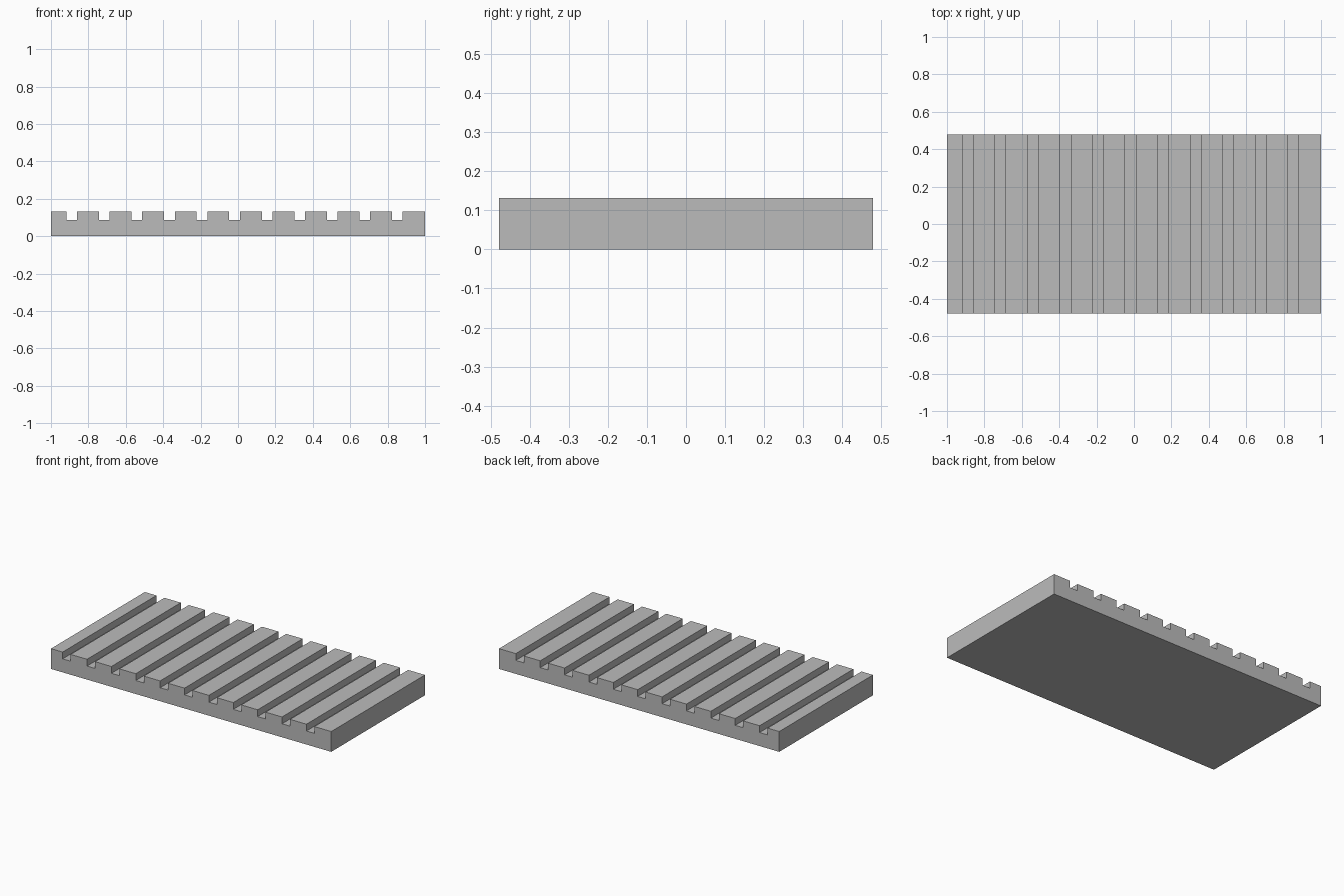
import bpy
import bmesh

HALF_X, HALF_Y = 1.0, 0.478
HEIGHT, FLOOR_Z = 0.131, 0.087
GROOVES, FIRST, PITCH, WIDTH = 11, -0.917, 0.174, 0.057

cube = bpy.data.objects.get("Cube")
if cube:
    bpy.data.objects.remove(cube, do_unlink=True)

# Plain grey material
grey = bpy.data.materials.new("plain grey")
grey.use_nodes = True
color = (0.5, 0.5, 0.5, 1)
grey.diffuse_color = color
grey.node_tree.nodes["Principled BSDF"].inputs["Base Color"].default_value = color

# Side profile: flat base, then the top edge with its square grooves
profile = [(-HALF_X, 0), (-HALF_X, HEIGHT)]
for i in range(GROOVES):
    left = FIRST + i * PITCH
    right = left + WIDTH
    profile += [(left, HEIGHT), (left, FLOOR_Z), (right, FLOOR_Z), (right, HEIGHT)]
profile += [(HALF_X, HEIGHT), (HALF_X, 0)]

# Extrude the profile from front to back
bm = bmesh.new()
front = bm.faces.new([bm.verts.new((x, -HALF_Y, z)) for x, z in profile])
result = bmesh.ops.extrude_face_region(bm, geom=[front], use_keep_orig=True)
back_verts = [v for v in result["geom"] if isinstance(v, bmesh.types.BMVert)]
bmesh.ops.translate(bm, verts=back_verts, vec=(0, 2 * HALF_Y, 0))
bmesh.ops.recalc_face_normals(bm, faces=bm.faces)

mesh = bpy.data.meshes.new("grooved_slab")
bm.to_mesh(mesh)
bm.free()
mesh.materials.append(grey)
slab = bpy.data.objects.new("grooved_slab", mesh)
bpy.context.collection.objects.link(slab)
